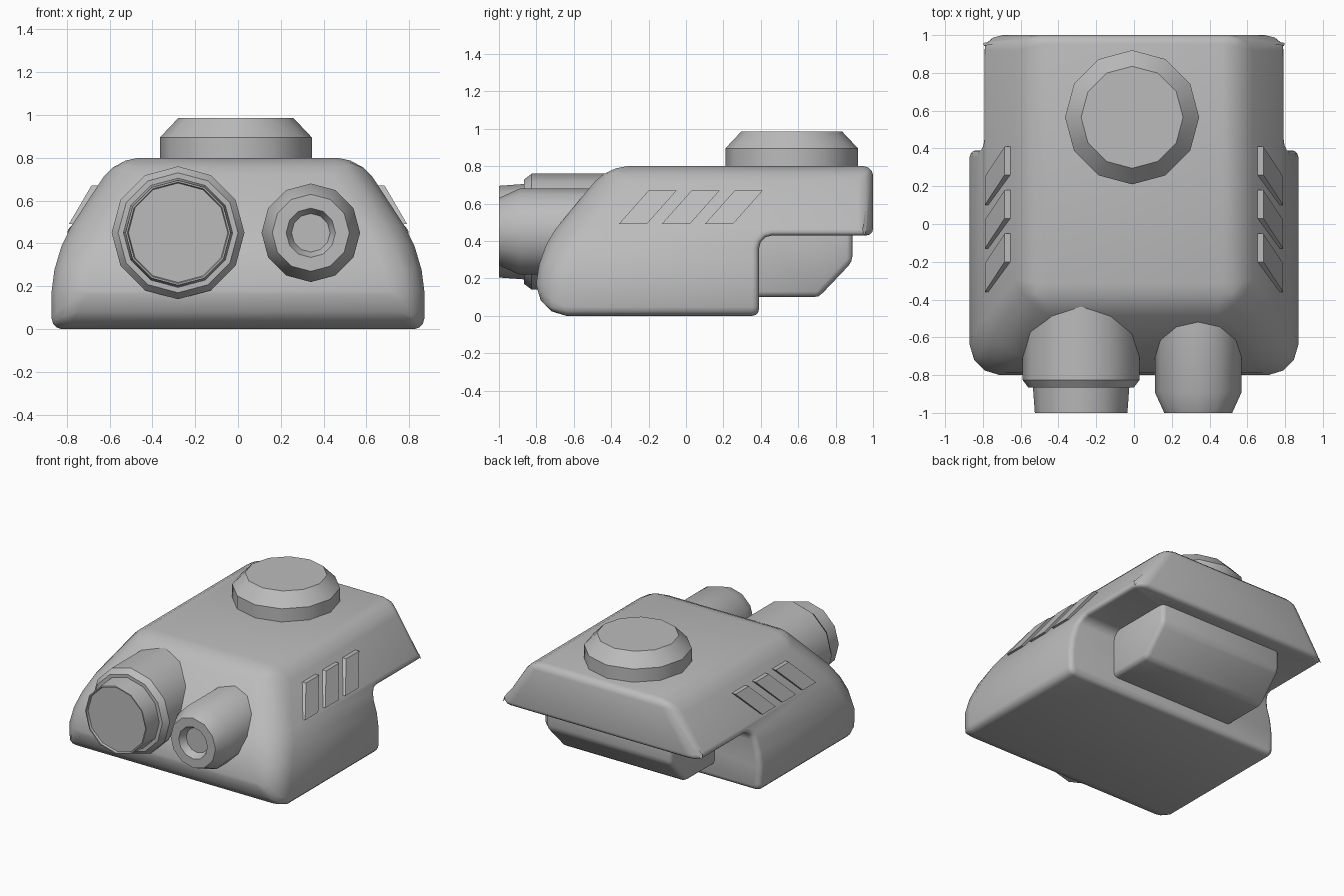
import bpy, bmesh, math
from mathutils import Vector

cube = bpy.data.objects.get("Cube")
if cube:
    bpy.data.objects.remove(cube, do_unlink=True)

grey = bpy.data.materials.new("plain_grey")
grey.use_nodes = True
grey.diffuse_color = (0.5, 0.5, 0.5, 1)
bsdf = next(n for n in grey.node_tree.nodes if n.type == 'BSDF_PRINCIPLED')
bsdf.inputs["Base Color"].default_value = grey.diffuse_color


def activate(obj):
    bpy.ops.object.select_all(action='DESELECT')
    obj.select_set(True)
    bpy.context.view_layer.objects.active = obj


def smooth(obj, degrees):
    activate(obj)
    bpy.ops.object.shade_smooth_by_angle(angle=math.radians(degrees))


def loft(name, rings):
    """Closed solid skinned through rings of equal point count."""
    bm = bmesh.new()
    loops = [[bm.verts.new(p) for p in ring] for ring in rings]
    n = len(loops[0])
    for a, b in zip(loops, loops[1:]):
        for i in range(n):
            j = (i + 1) % n
            bm.faces.new((a[i], a[j], b[j], b[i]))
    bm.faces.new(loops[0])
    bm.faces.new(loops[-1])
    bmesh.ops.recalc_face_normals(bm, faces=bm.faces)
    mesh = bpy.data.meshes.new(name)
    bm.to_mesh(mesh)
    bm.free()
    mesh.materials.append(grey)
    obj = bpy.data.objects.new(name, mesh)
    bpy.context.collection.objects.link(obj)
    return obj


def prism(name, profile, half_width):
    """Side profile (y, z) extruded across x."""
    return loft(name, [[(x, y, z) for y, z in profile] for x in (-half_width, half_width)])


def lathe(name, centre, profile, upright=False, sides=12):
    """Twelve-sided turned part; profile is (radius, position along axis)."""
    rings = []
    for r, h in profile:
        ring = []
        for i in range(sides):
            a = math.tau * i / sides
            u, v = centre[0] + r * math.sin(a), centre[1] + r * math.cos(a)
            ring.append((u, v, h) if upright else (u, h, v))
        rings.append(ring)
    obj = loft(name, rings)
    smooth(obj, 31)
    return obj


def apply_modifier(obj, kind, **settings):
    mod = obj.modifiers.new(kind.title(), kind)
    for key, value in settings.items():
        setattr(mod, key, value)
    activate(obj)
    bpy.ops.object.modifier_apply(modifier=mod.name)


# Body: wedge-fronted shell with sloping sides
def rectangle(x, front, z):
    return [(-x, front, z), (x, front, z), (x, 1, z), (-x, 1, z)]


TOP, KNEE = 0.8, 0.34
body = loft("body", [rectangle(0.87, -0.8, 0), rectangle(0.87, -0.8, KNEE),
                     rectangle(0.57, -0.42, TOP)])


def edge_roundness(edge):
    a, b = (v.co for v in edge.verts)
    mid = (a + b) / 2
    level = abs(a.z - b.z) < 0.01
    if mid.y > 0.99:
        return 0.3 if level else 0.5
    if level and mid.z > TOP - 0.01:
        return 0.65
    if level and mid.z < 0.01 and mid.y > -0.7:
        return 0.3
    return 1.0


bm = bmesh.new()
bm.from_mesh(body.data)
flat_back = [e for e in bm.edges
             if all(v.co.y > 0.99 and abs(v.co.z - KNEE) < 0.01 for v in e.verts)]
bmesh.ops.dissolve_edges(bm, edges=flat_back, use_verts=False)
weight = bm.edges.layers.float.new("bevel_weight_edge")
for e in bm.edges:
    e[weight] = edge_roundness(e)
bm.to_mesh(body.data)
bm.free()
apply_modifier(body, 'BEVEL', limit_method='WEIGHT', width=0.16, segments=3,
               use_clamp_overlap=False)

# Notch under the rear overhang, with a rounded inner corner
corner = [(0.46 + 0.07 * math.cos(math.radians(t)), 0.36 + 0.07 * math.sin(math.radians(t)))
          for t in (180, 150, 120, 90)]
cutter = prism("notch_cutter", [(0.39, -0.2)] + corner + [(1.3, 0.43), (1.3, -0.2)], 1.3)
cutter.hide_render = True
apply_modifier(body, 'BOOLEAN', operation='DIFFERENCE', object=cutter, solver='EXACT')
bpy.data.objects.remove(cutter, do_unlink=True)
apply_modifier(body, 'BEVEL', limit_method='ANGLE', angle_limit=math.radians(80),
               width=0.035, segments=3, use_clamp_overlap=False)
smooth(body, 45)

# Box tucked under the overhang
rear_box = prism("rear_box", [(0.3, 0.1), (0.71, 0.1), (0.89, 0.29), (0.89, 0.5), (0.3, 0.5)], 0.5)
apply_modifier(rear_box, 'BEVEL', limit_method='ANGLE', angle_limit=math.radians(30),
               width=0.03, segments=2)
smooth(rear_box, 46)

# Top cap and the two front barrels
lathe("top_cap", (-0.01, 0.565),
      [(0.355, 0.7), (0.355, 0.895), (0.27, 0.985)], upright=True)
lathe("large_barrel", (-0.28, 0.45),
      [(0.31, -0.3), (0.31, -0.825), (0.28, -0.865), (0.255, -0.865),
       (0.245, -1), (0.237, -1), (0.232, -0.985)])
lathe("small_barrel", (0.34, 0.45),
      [(0.23, -0.4), (0.23, -0.89), (0.18, -1), (0.115, -1), (0.09, -0.95)])

# Slanted raised vents on both sloping sides
LOW, HIGH = 0.49, 0.67
for side, label in ((1, "left"), (-1, "right")):
    for i in range(3):
        y = -0.36 + 0.23 * i
        outline = [(y, LOW, 0.79), (y + 0.15, LOW, 0.79),
                   (y + 0.31, HIGH, 0.685), (y + 0.16, HIGH, 0.685)]
        loft(f"{label}_vent_{i + 1}",
             [[(side * (x - depth), py, pz) for py, pz, x in outline] for depth in (0.06, 0)])
